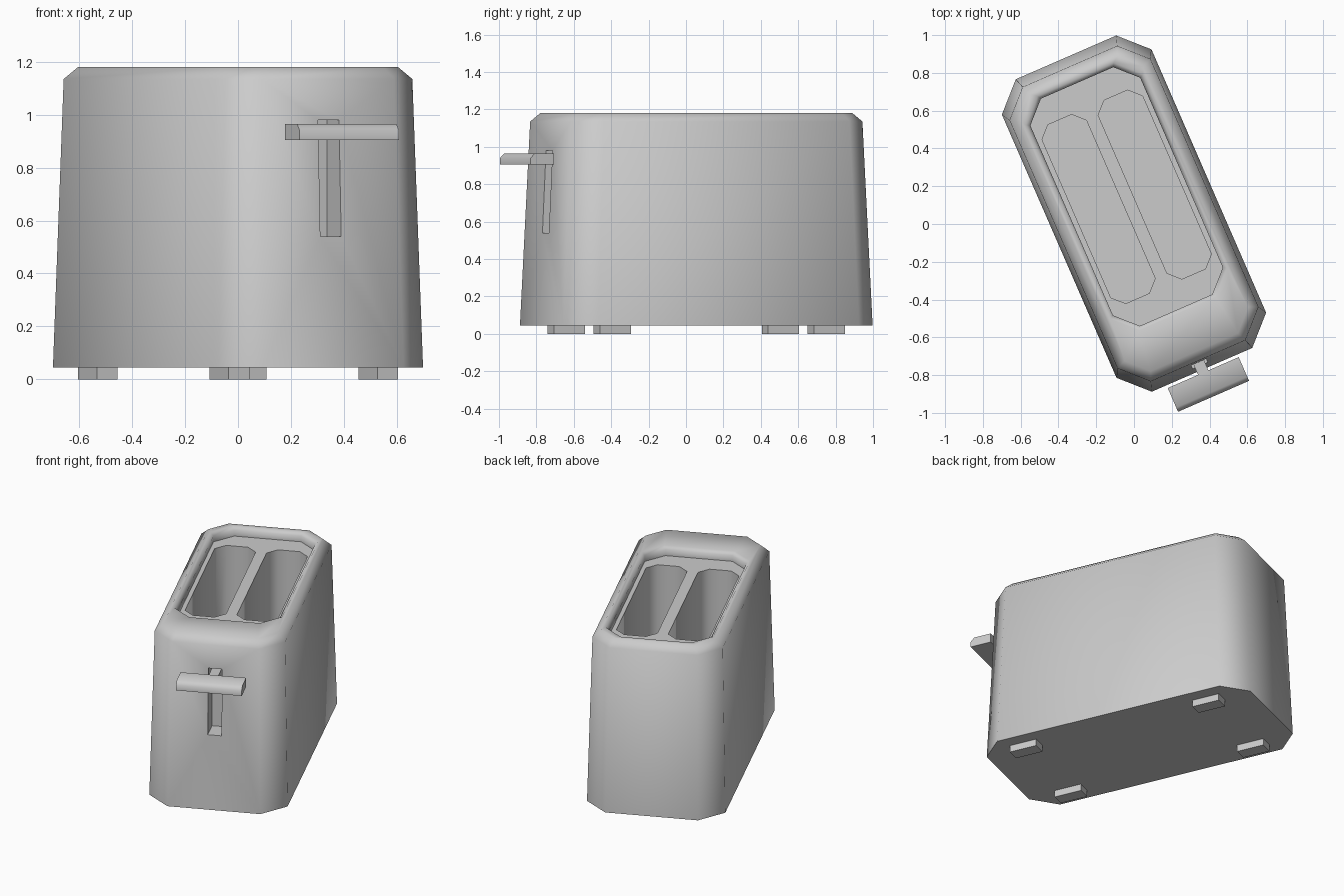
import bpy, bmesh, math
from mathutils import Matrix

if "Cube" in bpy.data.objects:
    bpy.data.objects.remove(bpy.data.objects["Cube"])

# whole toaster is modelled along local y, then turned about z
PLACE = Matrix.Translation((0, 0.055, 0)) @ Matrix.Rotation(math.radians(23.53), 4, 'Z')


def make_object(name, bm):
    bmesh.ops.recalc_face_normals(bm, faces=bm.faces)
    mesh = bpy.data.meshes.new(name)
    bm.to_mesh(mesh)
    bm.free()
    ob = bpy.data.objects.new(name, mesh)
    bpy.context.collection.objects.link(ob)
    ob.matrix_world = PLACE
    return ob


def octagon(hw, hl, c, cu, cv, z):
    pts = [(hw, -hl + c), (hw, hl - c), (hw - c, hl), (-hw + c, hl),
           (-hw, hl - c), (-hw, -hl + c), (-hw + c, -hl), (hw - c, -hl)]
    return [(cu + x, cv + y, z) for x, y in pts]


def loft(name, rings):
    bm = bmesh.new()
    loops = [[bm.verts.new(p) for p in r] for r in rings]
    n = len(loops[0])
    for a, b in zip(loops, loops[1:]):
        for i in range(n):
            j = (i + 1) % n
            bm.faces.new((a[i], a[j], b[j], b[i]))
    bm.faces.new(loops[0][::-1])
    bm.faces.new(loops[-1])
    return make_object(name, bm)


def box(name, u0, u1, v0, v1, z0, z1):
    rings = [[(u0, v0, z), (u1, v0, z), (u1, v1, z), (u0, v1, z)] for z in (z0, z1)]
    return loft(name, rings)


# tapered shell with chamfered rim and recessed top panel
body = loft("body", [
    octagon(0.432, 0.902, 0.142, 0, 0, 0.045),
    octagon(0.407, 0.850, 0.134, 0, 0, 1.135),
    octagon(0.357, 0.800, 0.105, 0, 0, 1.18),
    octagon(0.337, 0.676, 0.116, 0, 0.0985, 1.18),
    octagon(0.317, 0.656, 0.108, 0, 0.0985, 1.16),
    octagon(0.317, 0.656, 0.108, 0, 0.0985, 1.12)])

# bread slots and lever slot cut from the shell
cutters = [loft("bread_slot_cutter", [octagon(0.128, 0.516, 0.06, s * 0.162, 0.097, z)
                                      for z in (0.25, 1.3)]) for s in (-1, 1)]
cutters.append(box("lever_slot_cutter", -0.043, 0.043, -1.0, -0.745, 0.54, 0.98))
bpy.context.view_layer.objects.active = body
for cutter in cutters:
    mod = body.modifiers.new("cut", 'BOOLEAN')
    mod.operation = 'DIFFERENCE'
    mod.solver = 'EXACT'
    mod.object = cutter
    bpy.ops.object.modifier_apply(modifier=mod.name)
    bpy.data.objects.remove(cutter)

bpy.ops.object.select_all(action='DESELECT')
body.select_set(True)
bpy.ops.object.shade_smooth_by_angle(angle=math.radians(55))

# lever: stem and chamfered handle
box("lever_stem", -0.03, 0.03, -0.925, -0.745, 0.91, 0.96)
profile = [(-0.918, 0.905), (-0.918, 0.965), (-1.03, 0.965), (-1.055, 0.94), (-1.055, 0.905)]
handle = loft("lever_handle", [[(u, v, z) for v, z in profile] for u in (-0.205, 0.205)])
bpy.ops.object.select_all(action='DESELECT')
handle.select_set(True)
bpy.context.view_layer.objects.active = handle
bpy.ops.object.shade_smooth_by_angle(angle=math.radians(55))

# four feet
for v, end in ((-0.624, "front"), (0.624, "back")):
    for u, side in ((-0.307, "left"), (0.307, "right")):
        box(f"foot_{end}_{side}", u - 0.0425, u + 0.0425, v - 0.09, v + 0.09, 0, 0.05)
